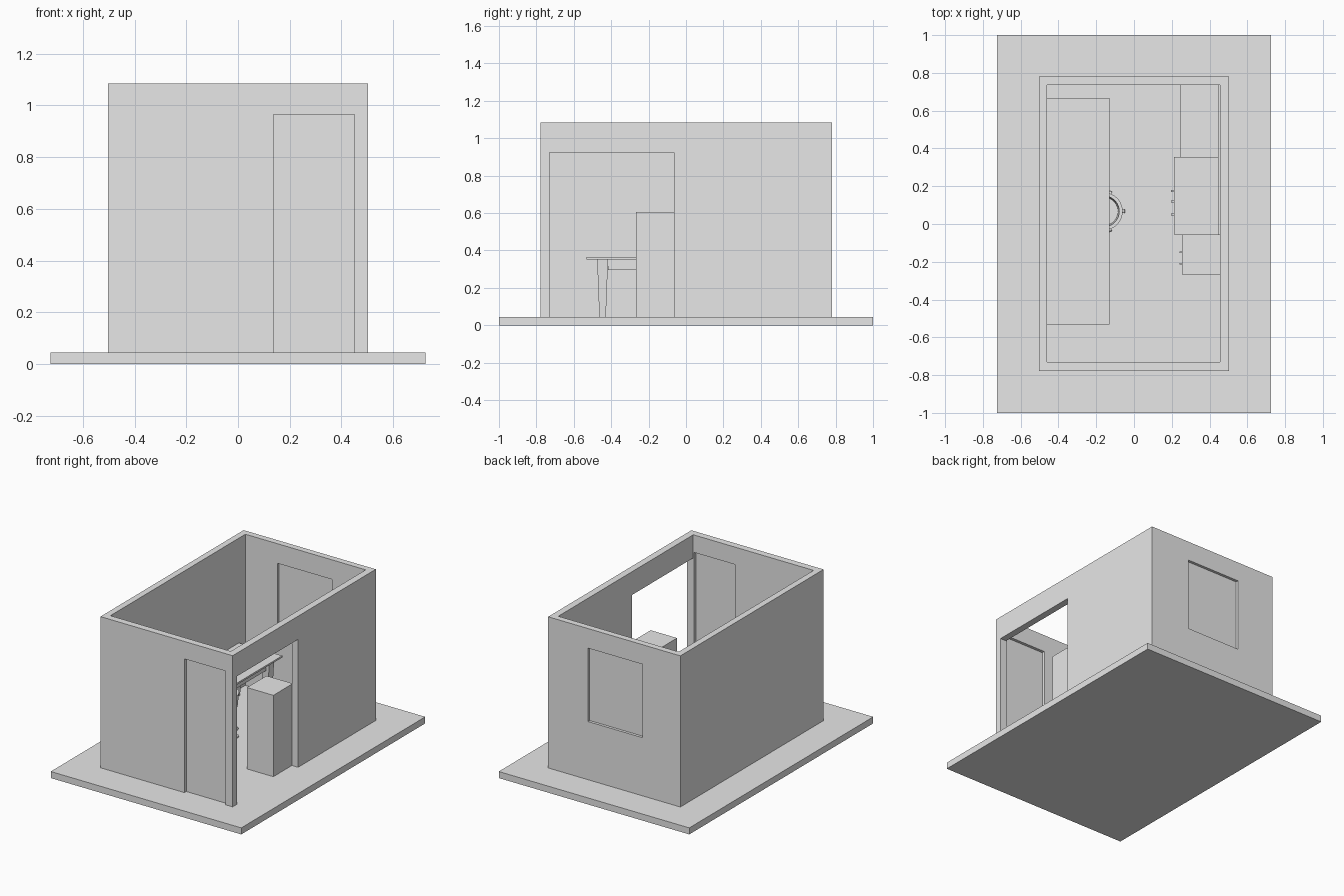
import bpy, bmesh, math
from mathutils import Vector

cube = bpy.data.objects.get("Cube")
if cube:
    bpy.data.objects.remove(cube, do_unlink=True)

grey = bpy.data.materials.new("plain_grey")
grey.use_nodes = True
colour = (0.8, 0.8, 0.8, 1)
grey.diffuse_color = colour
grey.node_tree.nodes["Principled BSDF"].inputs["Base Color"].default_value = colour

FLOOR = 0.045
TOP = 1.085


def finish(name, bm):
    mesh = bpy.data.meshes.new(name)
    bmesh.ops.recalc_face_normals(bm, faces=bm.faces)
    bm.to_mesh(mesh)
    bm.free()
    mesh.materials.append(grey)
    obj = bpy.data.objects.new(name, mesh)
    bpy.context.collection.objects.link(obj)
    return obj


def box(name, x, y, z, taper=1.0):
    """Box from three (low, high) ranges; taper narrows the foot."""
    bm = bmesh.new()
    bmesh.ops.create_cube(bm, size=1)
    for v in bm.verts:
        k = taper if v.co.z < 0 else 1.0
        v.co = Vector((sum(x) / 2 + v.co.x * k * (x[1] - x[0]),
                       sum(y) / 2 + v.co.y * k * (y[1] - y[0]),
                       sum(z) / 2 + v.co.z * (z[1] - z[0])))
    return finish(name, bm)


def rod(name, start, end, r1, r2=None, sides=16):
    """Round bar between two points."""
    a, b = Vector(start), Vector(end)
    bm = bmesh.new()
    bmesh.ops.create_cone(bm, cap_ends=True, segments=sides, radius1=r1,
                          radius2=r1 if r2 is None else r2, depth=(b - a).length)
    turn = (b - a).to_track_quat('Z', 'Y')
    for v in bm.verts:
        v.co = turn @ v.co + (a + b) / 2
    for f in bm.faces:
        f.smooth = len(f.verts) == 4
    return finish(name, bm)


# Ground slab
box("ground_slab", (-0.725, 0.725), (-1, 1), (0, FLOOR))

# Walls: one shell with the room, side opening, doorway and window cut out
walls = box("walls", (-0.503, 0.503), (-0.777, 0.78), (FLOOR, TOP))
cutters = [
    box("room_cutter", (-0.46, 0.456), (-0.73, 0.737), (-0.2, 1.3)),
    box("opening_cutter", (0.4, 0.6), (-0.73, -0.065), (-0.2, 0.925)),
    box("door_cutter", (0.137, 0.45), (-0.9, -0.7), (-0.2, 0.965)),
    box("window_cutter", (-0.215, 0.2), (0.7, 0.9), (0.445, 0.95)),
]
for c in cutters:
    mod = walls.modifiers.new(c.name, 'BOOLEAN')
    mod.operation = 'DIFFERENCE'
    mod.solver = 'EXACT'
    mod.object = c
bpy.context.view_layer.update()
cut_mesh = bpy.data.meshes.new_from_object(
    walls.evaluated_get(bpy.context.evaluated_depsgraph_get()))
walls.modifiers.clear()
walls.data = cut_mesh
for c in cutters:
    bpy.data.objects.remove(c, do_unlink=True)

# Door leaf and window pane set back in the wall
box("door", (0.137, 0.45), (-0.757, -0.75), (FLOOR, 0.965))
box("window_pane", (-0.215, 0.2), (0.754, 0.761), (0.445, 0.95))

# Table: top, tapered legs and aprons
box("table_top", (-0.46, -0.13), (-0.533, 0.667), (0.352, 0.364))
LEGS_X, LEGS_Y = (-0.42, -0.18), (-0.446, 0.58)
for x in LEGS_X:
    for y in LEGS_Y:
        box("table_leg", (x - 0.029, x + 0.029), (y - 0.029, y + 0.029),
            (FLOOR, 0.352), taper=0.6)
    box("table_long_apron", (x - 0.008, x + 0.008), (-0.417, 0.551), (0.295, 0.352))
for y in LEGS_Y:
    box("table_end_apron", (-0.391, -0.209), (y - 0.008, y + 0.008), (0.295, 0.352))

# Swivel chair tucked under the table
CX, CY = -0.16, 0.067
rod("chair_post", (CX, CY, 0.075), (CX, CY, 0.21), 0.012)
rod("chair_seat", (CX, CY, 0.21), (CX, CY, 0.235), 0.085, sides=32)
for i in range(5):
    a = i * math.tau / 5
    dx, dy = math.cos(a), math.sin(a)
    tip = (CX + 0.1 * dx, CY + 0.1 * dy, 0.068)
    rod("chair_foot", (CX, CY, 0.08), tip, 0.01, 0.007)
    rod("chair_caster", (tip[0] - 0.009 * dy, tip[1] + 0.009 * dx, 0.058),
        (tip[0] + 0.009 * dy, tip[1] - 0.009 * dx, 0.058), 0.013)

# Curved chair back
bm = bmesh.new()
rings = []
for i in range(17):
    a = math.radians(-80 + 10 * i)
    rings.append([bm.verts.new((CX + r * math.cos(a), CY + r * math.sin(a), z))
                  for r, z in ((0.075, 0.24), (0.082, 0.335), (0.1, 0.335), (0.09, 0.24))])
for p, q in zip(rings, rings[1:]):
    for k in range(4):
        bm.faces.new((p[k], p[k - 1], q[k - 1], q[k]))
bm.faces.new(rings[0])
bm.faces.new(rings[-1])
back = finish("chair_back", bm)
bpy.context.view_layer.objects.active = back
back.select_set(True)
bpy.ops.object.shade_smooth_by_angle(angle=math.radians(30))

# Kitchen units along the side wall
box("tall_cabinet", (0.255, 0.456), (-0.267, -0.055), (FLOOR, 0.605))
box("cooker_unit", (0.212, 0.456), (-0.055, 0.355), (FLOOR, 0.405))
box("counter_unit", (0.243, 0.456), (0.355, 0.737), (FLOOR, 0.39))
box("splash_back", (0.445, 0.456), (-0.055, 0.737), (0.38, 0.44))

# Handles on the units
for y in (0.05, 0.12, 0.175):
    box("cooker_handle", (0.195, 0.212), (y - 0.005, y + 0.005), (0.29, 0.35))
for y in (-0.21, -0.15):
    box("cabinet_handle", (0.24, 0.255), (y - 0.004, y + 0.004), (0.3, 0.4))
